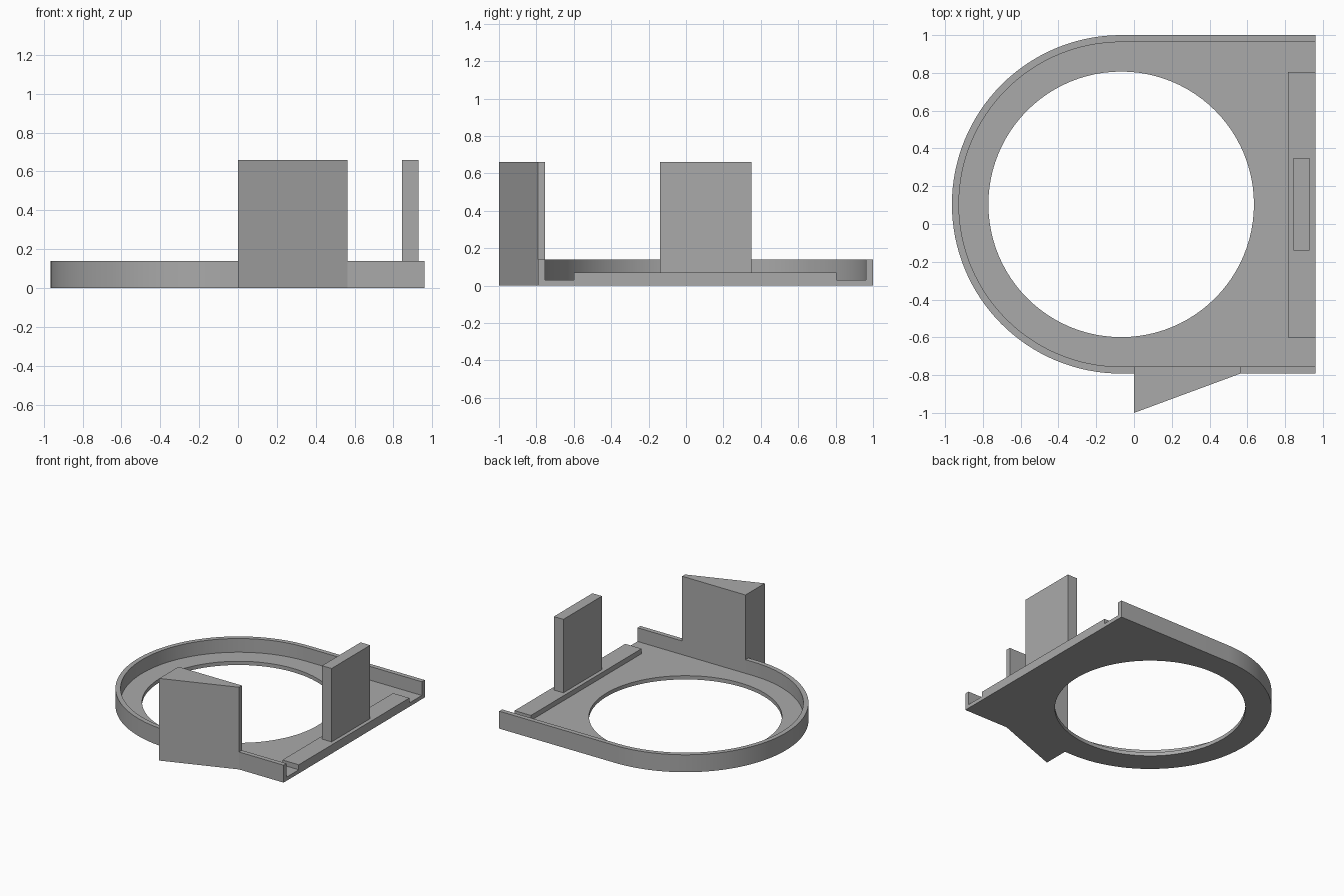
import bpy
import bmesh
from math import sin, cos, pi, radians

cube = bpy.data.objects.get("Cube")
if cube:
    bpy.data.objects.remove(cube, do_unlink=True)

grey = bpy.data.materials.new("plain grey")
grey.use_nodes = True
colour = (0.4, 0.4, 0.4, 1)
grey.diffuse_color = colour
grey.node_tree.nodes["Principled BSDF"].inputs["Base Color"].default_value = colour

CX, CY = -0.068, 0.104    # centre of the ring
END = 0.96                # open straight end
FLOOR, RIM, STRIP, TOP = 0.03, 0.14, 0.07, 0.66
OUTER, INNER, HOLE = 0.896, 0.859, 0.703


def prism(name, loops, z0, z1):
    """Extrude a flat outline, with optional hole loops, from z0 to z1."""
    bm = bmesh.new()
    edges = []
    for loop in loops:
        vs = [bm.verts.new((x, y, z0)) for x, y in loop]
        edges += [bm.edges.new((a, b)) for a, b in zip(vs, vs[1:] + vs[:1])]
    bmesh.ops.triangle_fill(bm, edges=edges, use_beauty=True, use_dissolve=False)
    cap = bmesh.ops.extrude_face_region(bm, geom=bm.faces[:], use_keep_orig=True)
    moved = [g for g in cap["geom"] if isinstance(g, bmesh.types.BMVert)]
    bmesh.ops.translate(bm, vec=(0, 0, z1 - z0), verts=moved)
    bmesh.ops.recalc_face_normals(bm, faces=bm.faces[:])
    mesh = bpy.data.meshes.new(name)
    bm.to_mesh(mesh)
    bm.free()
    mesh.materials.append(grey)
    obj = bpy.data.objects.new(name, mesh)
    bpy.context.collection.objects.link(obj)
    bpy.ops.object.select_all(action="DESELECT")
    obj.select_set(True)
    bpy.context.view_layer.objects.active = obj
    bpy.ops.object.shade_smooth_by_angle(angle=radians(30))
    return obj


def arc(r, start, end, n):
    steps = [start + (end - start) * i / n for i in range(n + 1)]
    return [(CX + r * cos(a), CY + r * sin(a)) for a in steps]


def u_path(r):
    """Half circle on the left with straight sides running to the open end."""
    return [(END, CY + r)] + arc(r, pi / 2, 3 * pi / 2, 64) + [(END, CY - r)]


def rect(x0, x1, y0, y1):
    return [(x0, y0), (x1, y0), (x1, y1), (x0, y1)]


# Floor with its round opening, and the raised wall around three sides
prism("floor", [u_path(INNER), arc(HOLE, 0, 2 * pi, 96)[:-1]], 0, FLOOR)
prism("rim_wall", [u_path(OUTER) + u_path(INNER)[::-1]], 0, RIM)

# Raised strip at the open end with its upright tab
prism("end_strip", [rect(0.815, END, -0.6, 0.805)], FLOOR, STRIP)
prism("upright_tab", [rect(0.845, 0.93, -0.14, 0.35)], STRIP, TOP)

# Tall wedge on the front wall
y_in, y_out = CY - INNER, CY - OUTER
prism("side_wedge", [[(0, -1), (0.563, y_out), (0.563, y_in), (0, y_in)]], 0, TOP)
